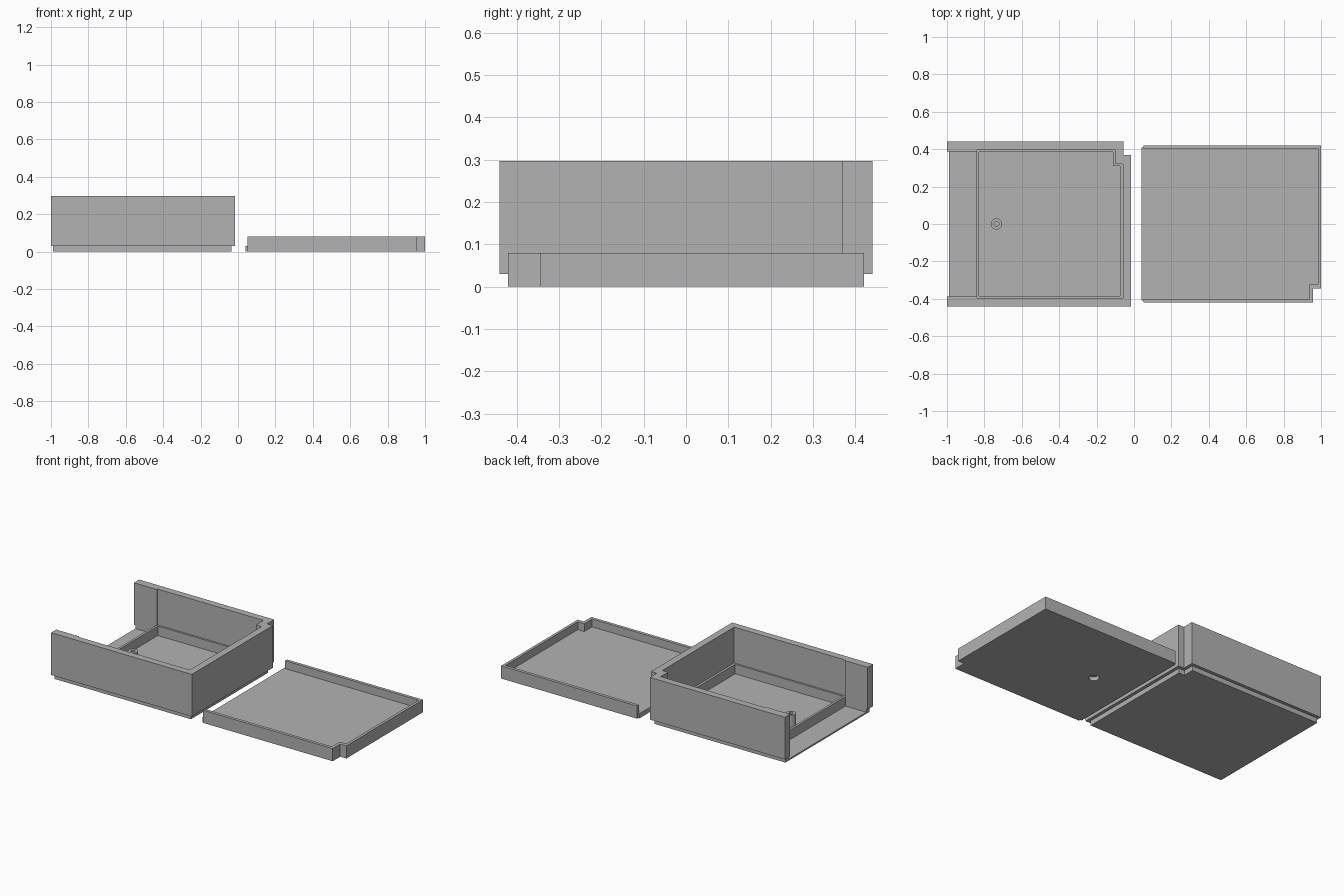
import bpy, bmesh, math

if "Cube" in bpy.data.objects:
    bpy.data.objects.remove(bpy.data.objects["Cube"])

grey = bpy.data.materials.new("plain grey")
grey.diffuse_color = (0.45, 0.45, 0.45, 1)
grey.use_nodes = True
grey.node_tree.nodes["Principled BSDF"].inputs["Base Color"].default_value = grey.diffuse_color


def prism(name, pts, z0, z1):
    """Extrude a closed outline from z0 to z1."""
    bm = bmesh.new()
    face = bm.faces.new([bm.verts.new((x, y, z0)) for x, y in pts])
    ext = bmesh.ops.extrude_face_region(bm, geom=[face])["geom"]
    for v in ext:
        if isinstance(v, bmesh.types.BMVert):
            v.co.z = z1
    bmesh.ops.recalc_face_normals(bm, faces=bm.faces)
    me = bpy.data.meshes.new(name)
    bm.to_mesh(me)
    bm.free()
    me.materials.append(grey)
    ob = bpy.data.objects.new(name, me)
    bpy.context.collection.objects.link(ob)
    return ob


def notched(x0, x1, y, nx, ny):
    """Rectangle outline, open end first, with the far +y corner notched."""
    return [(x0, -y), (x1, -y), (x1, ny), (nx, ny), (nx, y), (x0, y)]


def flip(pts):
    return [(x, -y) for x, y in pts]


def circle(x, y, r, n=32):
    return [(x + r * math.cos(2 * math.pi * i / n),
             y + r * math.sin(2 * math.pi * i / n)) for i in range(n)]


def drill(ob, pts, z0, z1):
    cutter = prism("cutter", pts, z0, z1)
    cutter.hide_render = True
    cutter.hide_viewport = True
    m = ob.modifiers.new("hole", "BOOLEAN")
    m.object = cutter
    m.solver = "EXACT"


# Case: three walls, open at the left end, thicker near the opening
inner = notched(-0.84, -0.06, 0.396, -0.10, 0.322)
wall_inner = [(-1, -0.388), (-0.84, -0.388)] + inner + [(-0.84, 0.388), (-1, 0.388)]
prism("case_walls", notched(-1, -0.015, 0.44, -0.055, 0.37) + wall_inner[::-1], 0.03, 0.297)

# Stepped lip under the walls
lip = notched(-0.99, -0.035, 0.42, -0.075, 0.35)
lip_inner = [(-0.99, -0.388), (-0.84, -0.388)] + inner + [(-0.84, 0.388), (-0.99, 0.388)]
prism("case_lip", lip + lip_inner[::-1], 0, 0.03)

# Thin floor plate
prism("case_floor", lip, 0, 0.01)

# Low rim around the recess
rim = prism("recess_rim", notched(-0.845, -0.058, 0.397, -0.098, 0.324), 0.005, 0.07)
drill(rim, notched(-0.83, -0.075, 0.384, -0.113, 0.31), -0.1, 0.2)

# Hollow screw post
post = prism("screw_post", circle(-0.735, 0, 0.03), 0.005, 0.085)
drill(post, circle(-0.735, 0, 0.013), 0.02, 0.2)

# Lid: plate with a blind screw hole, and a low wall on three sides
plate = prism("lid_plate", flip(notched(0.04, 0.99, 0.41, 0.948, 0.335)), 0, 0.03)
drill(plate, circle(0.295, 0, 0.03), -0.1, 0.024)
lid_inner = notched(0.05, 0.983, 0.4, 0.937, 0.322)
prism("lid_wall", flip(notched(0.05, 1, 0.42, 0.957, 0.345) + lid_inner[::-1]), 0, 0.08)
